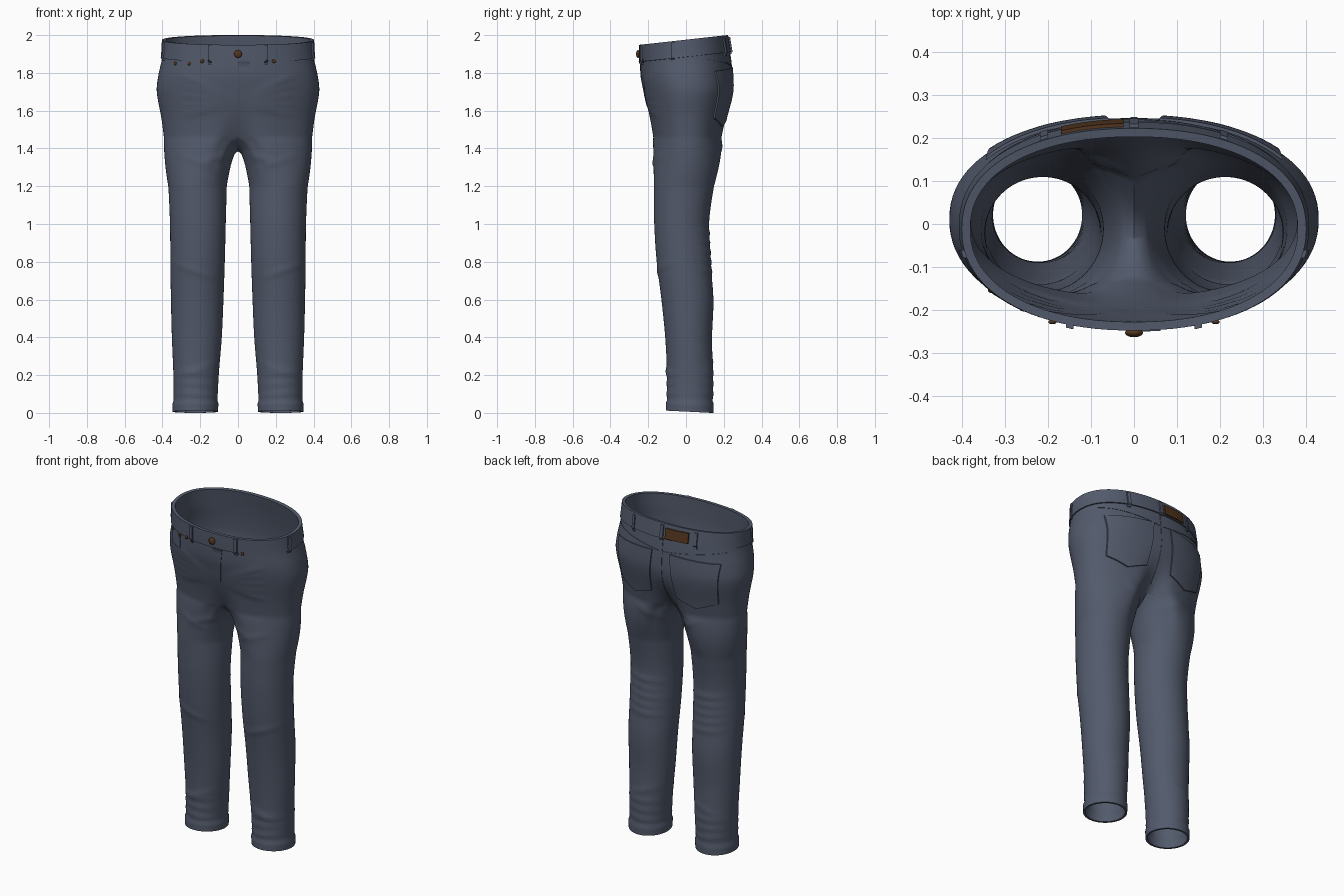
import bpy, bmesh, math
from mathutils import Vector
from mathutils.bvhtree import BVHTree

if "Cube" in bpy.data.objects:
    bpy.data.objects.remove(bpy.data.objects["Cube"])


def material(name, color):
    m = bpy.data.materials.new(name)
    m.use_nodes = True
    m.diffuse_color = (*color, 1)
    m.node_tree.nodes["Principled BSDF"].inputs["Base Color"].default_value = (*color, 1)
    return m


DENIM = material("denim blue", (0.085, 0.102, 0.147))
LEATHER = material("leather brown", (0.085, 0.036, 0.013))

# Silhouette: height, outer x, inner x, front y, back y
PROFILE = [
    (0.0, .340, .112, -.10, .140), (0.2, .342, .102, -.10, .142),
    (0.4, .350, .086, -.11, .138), (0.6, .355, .077, -.13, .145),
    (0.8, .358, .070, -.155, .130), (1.0, .360, .065, -.168, .122),
    (1.2, .369, .060, -.17, .148), (1.4, .386, .060, -.176, .188),
    (1.55, .404, .06, -.195, .215), (1.7, .430, .06, -.222, .245),
    (1.78, .423, .06, -.237, .245), (1.88, .402, .06, -.241, .235),
    (2.0, .393, .06, -.241, .216)]
FORK, DIP, HALF, INNER = 1.46, 0.075, 48, 24


def profile(z):
    """Smooth interpolation through the silhouette table."""
    P = PROFILE
    z = min(max(z, 0), 1.9999)
    k = max(i for i in range(len(P) - 1) if P[i][0] <= z)
    a, b = P[k], P[k + 1]
    p, n = P[max(k - 1, 0)], P[min(k + 2, len(P) - 1)]
    h = b[0] - a[0]
    t = (z - a[0]) / h
    out = []
    for c in range(1, 5):
        ma = (b[c] - p[c]) / (b[0] - p[0]) * h
        mb = (n[c] - a[c]) / (n[0] - a[0]) * h
        out.append((2*t**3 - 3*t*t + 1)*a[c] + (t**3 - 2*t*t + t)*ma
                   + (3*t*t - 2*t**3)*b[c] + (t**3 - t*t)*mb)
    return out


def tilt(y):
    return 0.11 * (y + 0.245)


def body_point(ang, z, grow=0.0):
    """Point on the hip section, with a cleft at the centre near the fork."""
    xo, _, yf, yb = profile(z)
    c, s = math.cos(ang), math.sin(ang)
    e = 2 / 2.2
    x = (xo + grow) * math.copysign(abs(c) ** e, c)
    y = (yf + yb) / 2 + ((yb - yf) / 2 + grow) * math.copysign(abs(s) ** e, s)
    low = min(max((1.68 - z) / (1.68 - FORK), 0), 1) ** 2
    y *= 1 - low * (0.42 if s > 0 else 0.24) * math.exp(-(x / 0.07) ** 2)
    return Vector((0 if abs(c) < 1e-6 else x, y, z))


def fork_ring():
    ring = [body_point(math.pi * (i / HALF - 0.5), FORK) for i in range(HALF + 1)]
    front, back = ring[0], ring[-1]
    for j in range(1, INNER):
        p = back.lerp(front, j / INNER)
        p.z -= DIP * math.sin(math.pi * j / INNER)
        ring.append(p)
    return ring


def leg_ring(z, top):
    """Round leg section, blending into the fork ring near the crotch."""
    q = min((FORK - z) / 0.26, 1)
    cuff = 0.006 if z < 0.055 else 0
    ring = []
    for i, t in enumerate(top):
        ang = math.radians(-120 + 360 * i / len(top))
        zz = z - (FORK - t.z) * (1 - q)
        xo, xi, yf, yb = profile(zz)
        p = Vector(((xo + xi) / 2 + ((xo - xi) / 2 + cuff) * math.cos(ang),
                    (yf + yb) / 2 + ((yb - yf) / 2 + cuff) * math.sin(ang), zz))
        outer = math.sin(math.pi * i / HALF) if i <= HALF else 0
        p = t.lerp(p, q ** (0.5 + 0.7 * outer))
        p.z = zz + (0.012 * max(0, 1 - z / 0.1) * (0.5 - 0.5 * math.sin(ang)))
        ring.append(p)
    return ring


def bridge(bm, low, high, closed):
    n = len(low)
    for i in range(n if closed else n - 1):
        k = (i + 1) % n
        bm.faces.new((low[i], low[k], high[k], high[i]))


def finish(bm, name, mat, thickness=0, angle=40):
    me = bpy.data.meshes.new(name)
    bm.to_mesh(me)
    bm.free()
    me.materials.append(mat)
    ob = bpy.data.objects.new(name, me)
    bpy.context.collection.objects.link(ob)
    bpy.ops.object.select_all(action='DESELECT')
    bpy.context.view_layer.objects.active = ob
    ob.select_set(True)
    if thickness:
        mod = ob.modifiers.new("cloth thickness", 'SOLIDIFY')
        mod.thickness, mod.offset = thickness, -1
        bpy.ops.object.modifier_apply(modifier=mod.name)
    bpy.ops.object.shade_smooth_by_angle(angle=math.radians(angle))
    return ob


# Cloth folds: side (-1 front, 1 back), start, end, height
folds = [(-1, (.05, 1.37), (.18, 1.33), .006), (-1, (.1, 1.29), (.3, 1.36), .004),
         (-1, (.14, .72), (.34, .79), .005), (-1, (.12, .26), (.3, .2), .005),
         (1, (.06, 1.36), (.2, 1.43), .006), (1, (.12, .3), (.3, .24), .004)]
for k in range(5):
    folds.append((-1, (.1, 1.62 + .02 * k), (.28, 1.58 + .05 * k), .006))
    folds.append((1, (.1 + .02 * (k % 2), .74 + .05 * k), (.32, .76 + .05 * k), .006))
for side in (-1, 1):
    for k in range(3):
        folds.append((side, (.12, .09 + .06 * k), (.33, .11 + .05 * k), .005))


def fold_height(co, normal):
    total = 0
    p = Vector((co.x, co.z))
    for side, a, b, h in folds:
        facing = max(0, side * normal.y)
        if facing:
            a, b = Vector(a), Vector(b)
            t = min(max((p - a).dot(b - a) / (b - a).length_squared, 0), 1)
            d = (p - a.lerp(b, t)).length
            total += h * facing * math.sin(math.pi * (.15 + .7 * t)) * math.exp(-(d / .016) ** 2)
    return total


# Trousers: one leg and half the hips, then mirrored
bm = bmesh.new()
top = fork_ring()
rows = 92
rings = [leg_ring(FORK * k / rows, top) for k in range(rows)] + [top]
rings = [[bm.verts.new(p) for p in r] for r in rings]
for low, high in zip(rings, rings[1:]):
    bridge(bm, low, high, True)
last = rings[-1][:HALF + 1]
for k in range(1, 29):
    ring = []
    for i in range(HALF + 1):
        ang = math.pi * (i / HALF - 0.5)
        z = FORK + (1.88 + tilt(body_point(ang, 1.88).y) - FORK) * k / 28
        ring.append(bm.verts.new(body_point(ang, z)))
    bridge(bm, last, ring, False)
    last = ring
bm.normal_update()
moves = [(v, v.normal * fold_height(v.co, v.normal)) for v in bm.verts]
for v, m in moves:
    if v.co.x > 1e-5:
        v.co += m
bmesh.ops.mirror(bm, geom=bm.verts[:] + bm.edges[:] + bm.faces[:], axis='X', merge_dist=1e-4)
bmesh.ops.remove_doubles(bm, verts=bm.verts[:], dist=1e-4)
bmesh.ops.recalc_face_normals(bm, faces=bm.faces[:])
if max(bm.faces, key=lambda f: f.calc_center_median().x).normal.x < 0:
    bmesh.ops.reverse_faces(bm, faces=bm.faces[:])
trousers = finish(bm, "trousers", DENIM, 0.012, 60)

# Waistband
bm = bmesh.new()
last = None
for k in range(7):
    ring = []
    for i in range(96):
        ang = math.tau * i / 96
        z = 1.858 + 0.09 * k / 6 + tilt(body_point(ang, 1.9).y)
        ring.append(bm.verts.new(body_point(ang, z, 0.007)))
    if last:
        bridge(bm, last, ring, True)
    last = ring
waistband = finish(bm, "waistband", DENIM, 0.02)

# Surface that the sewn-on parts are laid against
verts, polys = [], []
for ob in (trousers, waistband):
    base = len(verts)
    verts += [v.co.copy() for v in ob.data.vertices]
    polys += [[base + i for i in p.vertices] for p in ob.data.polygons]
surface = BVHTree.FromPolygons(verts, polys)


def lay(ang, u, z, out=0.0):
    """Drop a point onto the cloth from the direction ang; u runs sideways."""
    d = Vector((math.cos(ang), math.sin(ang), 0))
    start = d + Vector((-d.y, d.x, 0)) * u + Vector((0, 0, z))
    hit = surface.ray_cast(start, -d)[0] or surface.find_nearest(start - d * 0.6)[0]
    return hit + d * out


def patch(name, ang, corners, thick, mat=DENIM, tip=0, n=14):
    """Thin sewn patch; corners run bottom left, bottom right, top right, top left."""
    a, b, c, d = (Vector(p) for p in corners)
    bm = bmesh.new()
    last = None
    for r in range(n + 1):
        row = []
        for i in range(n + 1):
            t, v = i / n, r / n
            p = a.lerp(b, t).lerp(d.lerp(c, t), v)
            p.y -= tip * (1 - abs(2 * t - 1)) * (1 - v)
            row.append(bm.verts.new(lay(ang, p.x, p.y, thick)))
        if last:
            bridge(bm, last, row, False)
        last = row
    rim = [e for e in bm.edges if e.is_boundary]
    skirt = bmesh.ops.extrude_edge_only(bm, edges=rim)["geom"]
    inward = Vector((math.cos(ang), math.sin(ang), 0)) * -(thick + 0.004)
    bmesh.ops.translate(bm, vec=inward, verts=[g for g in skirt if isinstance(g, bmesh.types.BMVert)])
    bmesh.ops.recalc_face_normals(bm, faces=bm.faces[:])
    return finish(bm, name, mat)


def box(u0, u1, z0, z1):
    return (u0, z0), (u1, z0), (u1, z1), (u0, z1)


FRONT, BACK = -math.pi / 2, math.pi / 2

# Back pockets, yoke seams and centre seam
for s, side in ((-1, "left"), (1, "right")):
    quad = [(.085, 1.56), (.325, 1.56), (.345, 1.81), (.06, 1.83)]
    if s < 0:
        quad = [(-quad[k][0], quad[k][1]) for k in (1, 0, 3, 2)]
    patch(side + "_back_pocket", BACK, quad, 0.008, tip=0.045)
    yoke = [(0, 1.825), (s * .36, 1.868), (s * .36, 1.874), (0, 1.833)]
    patch(side + "_yoke_seam", BACK, yoke, 0.003)
patch("back_centre_seam", BACK, box(-.008, .008, 1.5, 1.9), 0.003)

# Coin pocket and fly
patch("coin_pocket", FRONT, box(-.34, -.25, 1.77, 1.86), 0.004)
patch("fly", FRONT, [(.0, 1.62), (.03, 1.64), (.062, 1.86), (.0, 1.86)], 0.003)

# Belt loops
for s, side in ((-1, "right"), (1, "left")):
    patch(side + "_front_loop", FRONT, box(s * .15 - .009, s * .15 + .009, 1.845, 1.948), 0.008)
    side_ang = 0 if s > 0 else math.pi
    u = -.07 * s
    patch(side + "_side_loop", side_ang, box(u - .009, u + .009, 1.865, 1.962), 0.008)
    patch(side + "_back_loop", BACK, box(-s * .21 - .009, -s * .21 + .009, 1.89, 1.985), 0.008)
patch("centre_back_loop", BACK, box(-.01, .01, 1.9, 1.99), 0.009)

# Leather label panel
patch("leather_panel", BACK, box(.025, .17, 1.917, 1.978), 0.008, LEATHER)


# Button and rivets
def stud(name, x, z, r):
    bm = bmesh.new()
    bmesh.ops.create_uvsphere(bm, u_segments=20, v_segments=12, radius=r)
    bmesh.ops.scale(bm, vec=(1, 0.5, 1), verts=bm.verts[:])
    bmesh.ops.translate(bm, vec=lay(FRONT, x, z, r * 0.25), verts=bm.verts[:])
    finish(bm, name, LEATHER)


stud("waist_button", 0, 1.9, 0.021)
for k, (x, z) in enumerate([(-.33, 1.85), (-.257, 1.849), (-.19, 1.862), (.19, 1.862)]):
    stud("rivet_%d" % (k + 1), x, z, 0.01)
